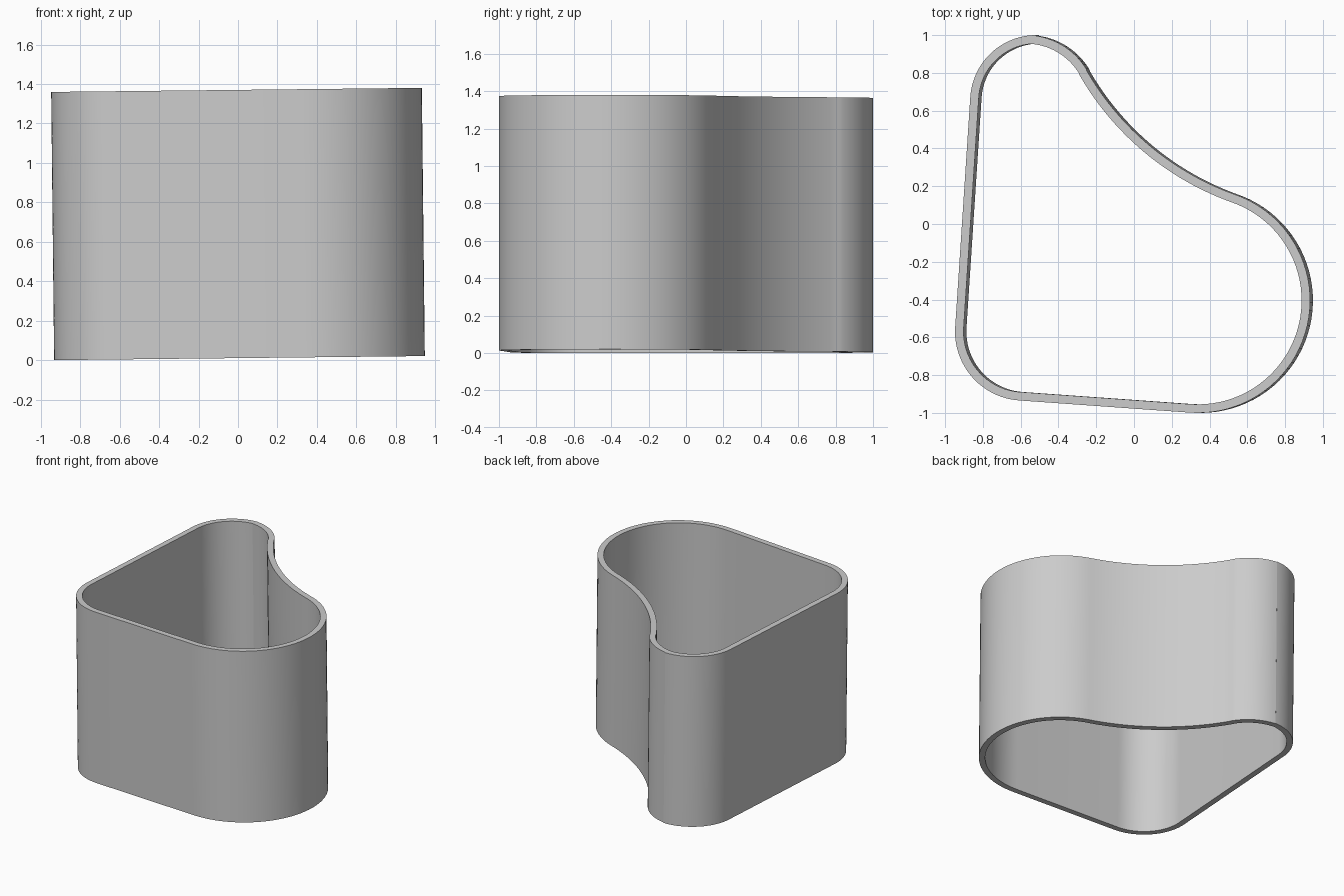
import bpy
import bmesh
from math import radians, cos, sin

cube = bpy.data.objects.get("Cube")
if cube:
    bpy.data.objects.remove(cube, do_unlink=True)

HEIGHT = 1.36
WALL = 0.045
TILT = -0.011

# Outline arcs, counter-clockwise: centre x, centre y, radius, start, end, steps
ARCS = [
    (0.345, -0.405, 0.595, -94.2, 68, 40),    # wide round lobe
    (1.04, 1.55, 1.48, 250.5, 210.2, 24),     # concave side
    (-0.565, 0.625, 0.375, 32, 82, 14),       # back corner, inner half
    (-0.51, 0.65, 0.35, 90, 176.2, 24),       # back corner, outer half
    (-0.575, -0.57, 0.365, 176.2, 265.8, 24), # front corner
]


def outline():
    points = []
    for cx, cy, r, start, end, steps in ARCS:
        for i in range(steps + 1):
            a = radians(start + (end - start) * i / steps)
            points.append((cx + r * cos(a), cy + r * sin(a)))
    return points


# Plain grey
grey = bpy.data.materials.new("plain grey")
grey.use_nodes = True
color = (0.6, 0.6, 0.6, 1)
grey.diffuse_color = color
for node in grey.node_tree.nodes:
    if node.type == 'BSDF_PRINCIPLED':
        node.inputs["Base Color"].default_value = color

# Open wall, extruded from the outline
bm = bmesh.new()
rings = [[bm.verts.new((x, y, z)) for x, y in outline()]
         for z in (-HEIGHT / 2, HEIGHT / 2)]
low, high = rings
for i in range(len(low)):
    j = (i + 1) % len(low)
    bm.faces.new((low[i], low[j], high[j], high[i]))
mesh = bpy.data.meshes.new("curved_wall")
bm.to_mesh(mesh)
bm.free()
mesh.materials.append(grey)

wall = bpy.data.objects.new("curved_wall", mesh)
bpy.context.collection.objects.link(wall)
wall.location.z = HEIGHT / 2 + 0.01
wall.rotation_euler.y = TILT

# Wall thickness grows inward, rims are closed
solid = wall.modifiers.new("thickness", 'SOLIDIFY')
solid.thickness = WALL
solid.offset = -1
solid.use_even_offset = True

bpy.ops.object.select_all(action='DESELECT')
wall.select_set(True)
bpy.context.view_layer.objects.active = wall
bpy.ops.object.modifier_apply(modifier=solid.name)
bpy.ops.object.shade_smooth_by_angle(angle=radians(30))
